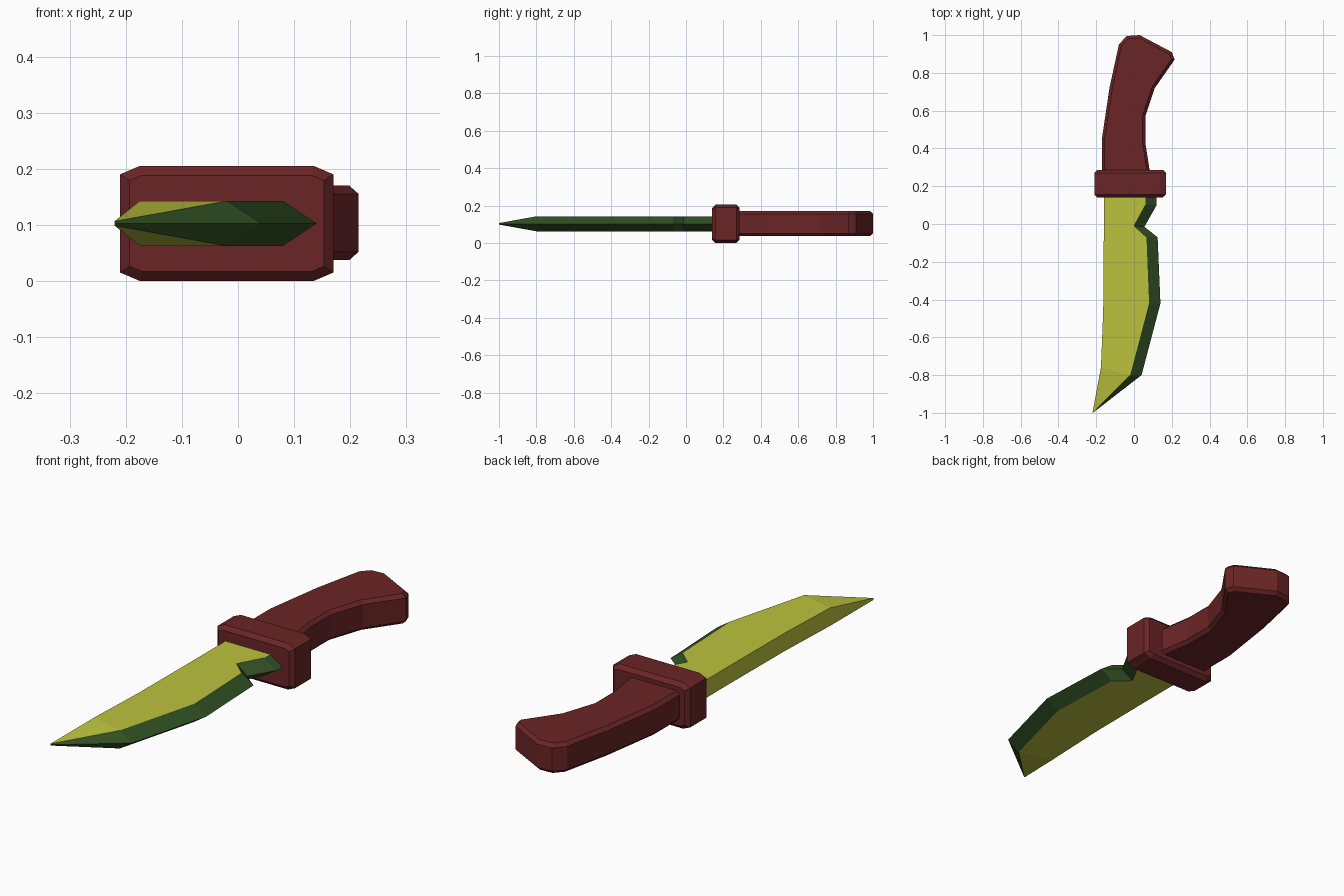
import bpy, bmesh
from mathutils import Vector

cube = bpy.data.objects.get("Cube")
if cube:
    bpy.data.objects.remove(cube, do_unlink=True)


def material(name, rgb):
    m = bpy.data.materials.new(name)
    m.use_nodes = True
    m.diffuse_color = (*rgb, 1)
    m.node_tree.nodes["Principled BSDF"].inputs["Base Color"].default_value = (*rgb, 1)
    return m


yellow = material("yellow blade", (0.50, 0.54, 0.047))
green = material("dark green edge", (0.032, 0.082, 0.018))
maroon = material("maroon grip", (0.145, 0.018, 0.019))


def finish(bm, name, mats):
    bmesh.ops.remove_doubles(bm, verts=bm.verts[:], dist=0.0001)
    bmesh.ops.recalc_face_normals(bm, faces=bm.faces[:])
    me = bpy.data.meshes.new(name)
    bm.to_mesh(me)
    bm.free()
    for m in mats:
        me.materials.append(m)
    ob = bpy.data.objects.new(name, me)
    bpy.context.collection.objects.link(ob)
    return ob


def chamfered_prism(name, points, direction, chamfer, mat):
    """Extrude an outline, then inset and raise both caps into chamfers."""
    bm = bmesh.new()
    base = bm.faces.new([bm.verts.new(p) for p in points])
    ext = bmesh.ops.extrude_face_region(bm, geom=[base], use_keep_orig=True)
    moved = [g for g in ext["geom"] if isinstance(g, bmesh.types.BMVert)]
    bmesh.ops.translate(bm, verts=moved, vec=direction)
    bmesh.ops.recalc_face_normals(bm, faces=bm.faces[:])
    axis = Vector(direction).normalized()
    caps = [f for f in bm.faces if abs(f.normal.dot(axis)) > 0.9]
    bmesh.ops.inset_individual(bm, faces=caps, thickness=chamfer, depth=chamfer,
                               use_even_offset=True)
    return finish(bm, name, [mat])


# Handle: curved outline with a flared butt
grip = [(-0.17, 0.27), (-0.17, 0.45), (-0.13, 0.72), (-0.08, 0.95), (-0.04, 0.995),
        (0.03, 1.0), (0.2, 0.91), (0.215, 0.87), (0.11, 0.72), (0.06, 0.57),
        (0.06, 0.43), (0.085, 0.27)]
chamfered_prism("handle", [(x, y, 0.052) for x, y in grip], (0, 0, 0.103), 0.015, maroon)

# Guard: block with clipped corners
cx, cz, hx, hz = -0.02, 0.1025, 0.19, 0.1025
clipped = [(hx, hz - 0.015), (hx - 0.035, hz)]
quarter = clipped + [(-x, z) for x, z in reversed(clipped)]
octagon = quarter + [(-x, -z) for x, z in quarter]
chamfered_prism("guard", [(cx + x, 0.157, cz + z) for x, z in octagon],
                (0, 0.113, 0), 0.017, maroon)

# Blade stations: spine, bevel line, cutting edge, half thickness
stations = [
    ((-0.16, 0.16), (0.06, 0.16), (0.12, 0.16), 0.04),
    ((-0.16, 0.10), (0.06, 0.10), (0.12, 0.10), 0.04),
    ((-0.16, -0.01), (0.0, -0.01), (0.055, -0.015), 0.04),
    ((-0.16, -0.07), (0.066, -0.07), (0.125, -0.07), 0.04),
    ((-0.163, -0.46), (0.08, -0.42), (0.14, -0.42), 0.04),
    ((-0.175, -0.76), (-0.02, -0.8), (0.04, -0.8), 0.04),
    ((-0.22, -1.0), (-0.219, -1.0), (-0.218, -1.0), 0.004),
]
bm = bmesh.new()
mid = 0.1025
rings = []
for spine, bevel, edge, h in stations:
    ring = [(*spine, mid + h), (*bevel, mid + h), (*edge, mid),
            (*bevel, mid - h), (*spine, mid - h)]
    rings.append([bm.verts.new(p) for p in ring])
for a, b in zip(rings, rings[1:]):
    for i in range(5):
        j = (i + 1) % 5
        f = bm.faces.new((a[i], a[j], b[j], b[i]))
        f.material_index = 1 if i in (1, 2) else 0   # ground edge is green
for ring in (rings[0], rings[-1]):
    bm.faces.new(ring)
finish(bm, "blade", [yellow, green])
